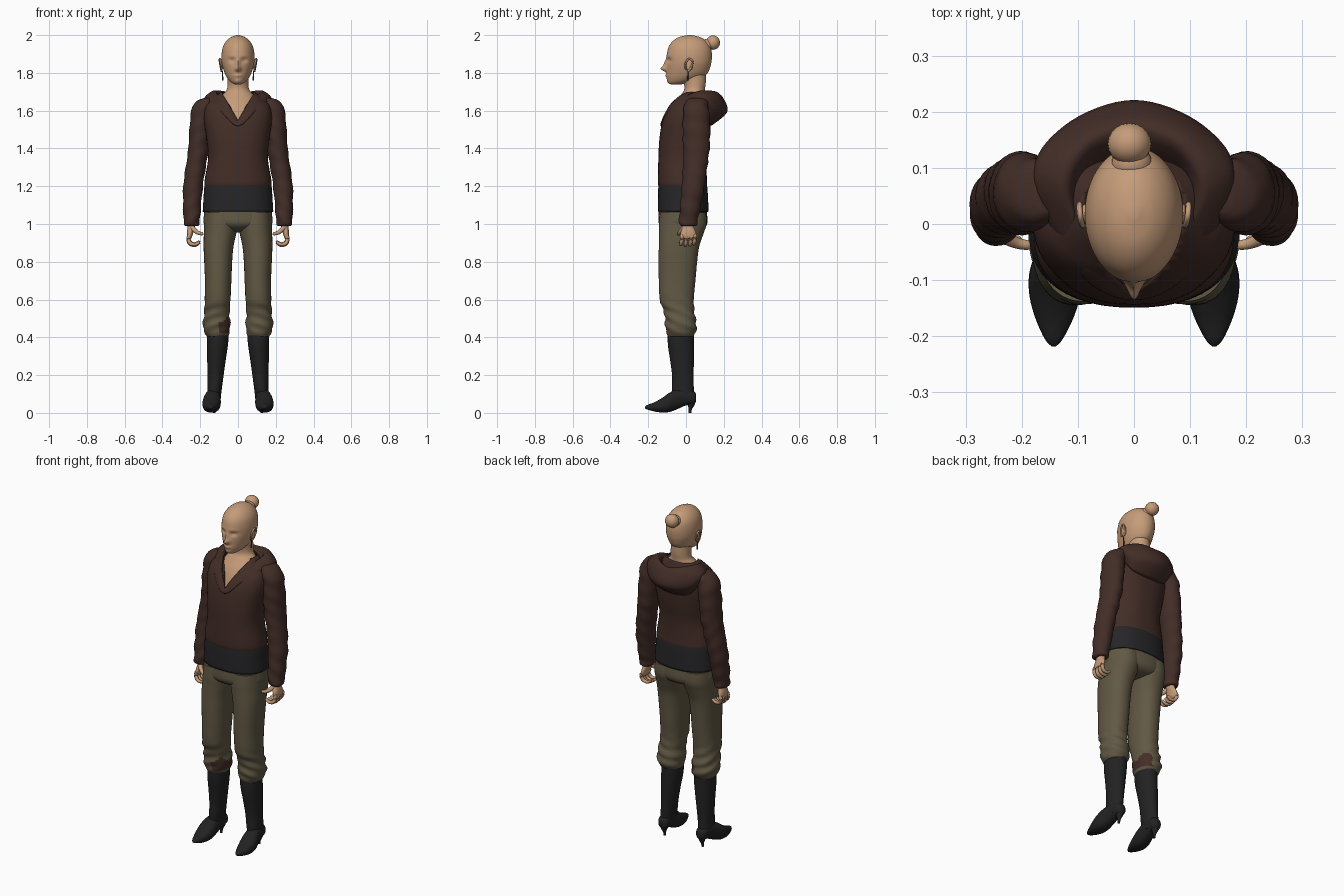
import bpy, bmesh, math
from mathutils import Vector

def material(name, r, g, b):
    m = bpy.data.materials.new(name)
    m.diffuse_color = (r, g, b, 1)
    return m

SKIN = material("skin", 0.56, 0.33, 0.19)
HOODIE = material("brown cloth", 0.055, 0.026, 0.02)
SHIRT = material("black cloth", 0.019, 0.019, 0.021)
PANTS = material("olive cloth", 0.122, 0.1, 0.059)
BOOT = material("black leather", 0.016, 0.016, 0.017)
PATCH = material("dark brown stain", 0.058, 0.028, 0.02)
METAL = material("dark metal", 0.05, 0.05, 0.05)

def smooth_rows(rows, k):
    """Catmull-Rom resampling of equal-length tuples."""
    out, n = [], len(rows)
    for i in range(n - 1):
        p = [rows[max(0, min(n - 1, i + d))] for d in (-1, 0, 1, 2)]
        for s in range(k):
            t = s / k
            out.append(tuple(
                0.5 * (2*b + (c-a)*t + (2*a-5*b+4*c-d)*t*t + (3*b-a-3*c+d)*t**3)
                for a, b, c, d in zip(*p)))
    return out + [tuple(rows[-1])]

def skin_rings(name, rings, mats, caps=True, closed=True, thick=0, angle=60):
    """Bridge equal-sized rings of points into one object."""
    bm = bmesh.new()
    vs = [[bm.verts.new(p) for p in r] for r in rings]
    n = len(vs[0])
    for a, b in zip(vs, vs[1:]):
        for j in range(n if closed else n - 1):
            bm.faces.new((a[j], a[(j+1) % n], b[(j+1) % n], b[j]))
    if caps:
        bm.faces.new(vs[0])
        bm.faces.new(vs[-1])
    bmesh.ops.recalc_face_normals(bm, faces=bm.faces)
    return finish(name, bm, mats, thick, angle)

def finish(name, bm, mats, thick=0, angle=60):
    me = bpy.data.meshes.new(name)
    bm.to_mesh(me)
    bm.free()
    ob = bpy.data.objects.new(name, me)
    bpy.context.collection.objects.link(ob)
    for m in mats:
        me.materials.append(m)
    bpy.ops.object.select_all(action='DESELECT')
    ob.select_set(True)
    bpy.context.view_layer.objects.active = ob
    bpy.ops.object.shade_smooth_by_angle(angle=math.radians(angle))
    if thick:
        mod = ob.modifiers.new("thickness", 'SOLIDIFY')
        mod.thickness = thick
    return ob

def loft(name, rows, mats, side=1, n=32, k=4, power=2.0, along='z', move=None, **kw):
    """Rows are (position, centre 1, centre 2, radius 1, radius 2)."""
    rings = []
    for t, c1, c2, r1, r2 in smooth_rows(rows, k):
        ring = []
        for j in range(n):
            a = 2 * math.pi * j / n
            ca, sa = math.cos(a), math.sin(a)
            u = c1 + r1 * math.copysign(abs(ca) ** (2/power), ca)
            v = c2 + r2 * math.copysign(abs(sa) ** (2/power), sa)
            p = Vector((u, v, t)) if along == 'z' else Vector((u, t, v))
            if move:
                p = move(p, a)
            ring.append((p.x * side, p.y, p.z))
        rings.append(ring)
    return skin_rings(name, rings, mats, **kw)

def body(rows):
    """(z, half width, front y, back y) to loft rows."""
    return [(z, 0, (f+b)/2, rx, (b-f)/2) for z, rx, f, b in rows]

def tube(name, path, mat, side=1, n=10, k=4):
    """Round tube through (x, y, z, radius) points."""
    pts = smooth_rows(path, k)
    rings = []
    for i, p in enumerate(pts):
        d = Vector(pts[min(i+1, len(pts)-1)][:3]) - Vector(pts[max(i-1, 0)][:3])
        q = d.to_track_quat('Z', 'Y')
        ring = []
        for j in range(n):
            a = 2 * math.pi * j / n
            v = Vector(p[:3]) + q @ Vector((math.cos(a), math.sin(a), 0)) * p[3]
            ring.append((v.x * side, v.y, v.z))
        rings.append(ring)
    return skin_rings(name, rings, [mat])

def ball(name, loc, size, mat):
    bm = bmesh.new()
    bmesh.ops.create_uvsphere(bm, u_segments=20, v_segments=12, radius=1)
    for v in bm.verts:
        v.co = Vector(loc) + Vector([c * s for c, s in zip(v.co, size)])
    return finish(name, bm, [mat])

# Head with sculpted nose, eye sockets and lips
def face(p, a):
    g = lambda x, z, sx, sz: math.exp(-((abs(p.x)-x)/sx)**2 - ((p.z-z)/sz)**2)
    if p.y < -0.03:
        p.y -= 0.030 * g(0, 1.822, 0.014, 0.014) + 0.014 * g(0, 1.85, 0.010, 0.022)
        p.y += 0.011 * g(0.032, 1.867, 0.017, 0.012)
        p.y -= 0.006 * g(0, 1.786, 0.022, 0.009) + 0.004 * g(0, 1.756, 0.02, 0.012)
        p.y -= 0.003 * g(0.03, 1.888, 0.025, 0.008)
    return p

loft("head", body([
    (1.738, .014, -.076, -.03), (1.745, .03, -.09, .0), (1.757, .045, -.097, .045),
    (1.777, .06, -.102, .09), (1.80, .071, -.103, .115), (1.83, .081, -.103, .128),
    (1.86, .087, -.102, .135), (1.90, .087, -.101, .137), (1.94, .079, -.091, .129),
    (1.97, .061, -.068, .106), (1.99, .036, -.035, .073), (2.0, .008, .01, .03)]),
    [SKIN], n=80, k=5, move=face)
ball("hair_bun", (-.008, .143, 1.96), (.039, .037, .038), SKIN)
ball("hair_bun_base", (-.004, .108, 1.945), (.036, .035, .034), SKIN)

for s in (1, -1):
    ball("ear", (s*.087, .018, 1.842), (.008, .018, .033), SKIN)
    tube("ear_rim", [(.086, -.002, 1.815, .004), (.092, -.002, 1.85, .005), (.096, .015, 1.875, .005),
                     (.097, .035, 1.86, .005), (.091, .025, 1.825, .005), (.087, .01, 1.808, .005)], SKIN, s)
    tube("earring", [(.084, .01, 1.812, .003), (.082, .01, 1.79, .003), (.081, .01, 1.76, .005)], METAL, s, 8)

# Neck and upper chest
loft("neck_and_chest", body([
    (1.80, .056, -.03, .105), (1.75, .055, -.012, .105), (1.71, .06, -.01, .10),
    (1.68, .085, -.03, .10), (1.62, .115, -.072, .10), (1.50, .13, -.115, .10)]), [SKIN])

# Hoodie body, with a V cut from the front of the neck
hoodie = loft("hoodie_body", body([
    (1.195, .172, -.142, .108), (1.21, .178, -.148, .112), (1.25, .174, -.149, .11),
    (1.35, .158, -.146, .11), (1.45, .166, -.141, .125), (1.55, .18, -.124, .132),
    (1.62, .172, -.095, .125), (1.66, .135, -.065, .115), (1.70, .09, -.03, .10)]),
    [HOODIE], n=48, power=2.3, caps=False)
bm = bmesh.new()
bm.from_mesh(hoodie.data)
for s in (1, -1):
    bmesh.ops.bisect_plane(bm, geom=bm.verts[:] + bm.edges[:] + bm.faces[:],
                           plane_co=(0, 0, 1.55), plane_no=(s * 1.7, 0, -1))
cut = [f for f in bm.faces if f.calc_center_median().y < 0
       and f.calc_center_median().z > 1.551 + 1.7 * abs(f.calc_center_median().x)]
bmesh.ops.delete(bm, geom=cut, context='FACES')
bm.to_mesh(hoodie.data)
bm.free()
hoodie.modifiers.new("thickness", 'SOLIDIFY').thickness = .006

# Hood lying on the back: rings from inner to outer, each from back to front tip
hood_rings = [
    [(0, .10, 1.62), (.085, .08, 1.63), (.095, .02, 1.66), (.045, -.055, 1.62), (0, -.113, 1.545)],
    [(0, .165, 1.69), (.085, .135, 1.705), (.122, .05, 1.70), (.05, -.072, 1.635), (0, -.124, 1.545)],
    [(0, .204, 1.655), (.115, .165, 1.67), (.168, .07, 1.68), (.085, -.078, 1.63), (0, -.133, 1.535)],
    [(0, .217, 1.59), (.125, .172, 1.60), (.178, .08, 1.65), (.10, -.085, 1.605), (0, -.135, 1.52)],
    [(0, .135, 1.52), (.11, .12, 1.54), (.15, .07, 1.61), (.09, -.07, 1.60), (0, -.12, 1.515)]]
def full_ring(half):
    loop = half + [(-x, y, z) for x, y, z in half[-2:0:-1]]
    m = len(loop)
    return smooth_rows(loop[-2:] + loop + loop[:3], 8)[16:16 + 8 * m]
grid = [full_ring(r) for r in hood_rings]
columns = [smooth_rows(c, 4) for c in zip(*grid)]
skin_rings("hood", list(zip(*columns)), [HOODIE], caps=False, thick=.004)

# Black shirt below the hoodie
loft("shirt_hem", body([
    (1.25, .168, -.138, .10), (1.20, .178, -.146, .112), (1.13, .183, -.149, .117),
    (1.065, .187, -.149, .12)]), [SHIRT], n=48, power=2.3, caps=False, thick=.006)

# Trouser hips
loft("trouser_hips", body([
    (1.12, .172, -.14, .105), (1.05, .18, -.145, .112), (1.0, .18, -.143, .112),
    (.97, .13, -.11, .09), (.955, .06, -.06, .04)]), [PANTS], n=48, power=2.3)

def sleeve_folds(p, a):
    p.y += .003 * math.sin(p.z * 75 + 2 * a)
    p.x += .002 * math.sin(p.z * 60 + a)
    return p

def leg_folds(p, a):
    w = max(0, 1 - abs(p.z - .5) / .14)
    p.y += w * .005 * math.sin(p.z * 110 + 2 * a)
    p.x += w * .004 * math.sin(p.z * 95 + 3 * a)
    return p

for s in (1, -1):
    # Sleeves
    loft("sleeve", [
        (1.668, .15, .055, .025, .035), (1.65, .172, .055, .05, .056), (1.60, .189, .055, .058, .068),
        (1.50, .20, .055, .057, .073), (1.40, .208, .055, .055, .07), (1.30, .224, .048, .053, .064),
        (1.20, .238, .038, .052, .06), (1.10, .243, .024, .048, .055), (1.03, .245, .014, .044, .05),
        (1.0, .245, .012, .042, .048), (.99, .245, .012, .034, .04)],
        [HOODIE], s, move=sleeve_folds)
    # Hands with curled fingers
    loft("palm", [(1.02, .244, .012, .022, .028), (.985, .247, .012, .02, .03), (.955, .254, .012, .017, .041),
                  (.93, .257, .012, .013, .042), (.92, .257, .012, .006, .036)], [SKIN], s, n=20)
    for i, y in enumerate((-.022, .002, .026, .047)):
        e = (.004, 0, .002, .008)[i]
        tube("finger", [(.257, y, .94, .011), (.263, y, .915+e, .0105), (.25, y-.004, .892+e, .010),
                        (.225, y-.006, .888+e, .009), (.205, y-.006, .90+e, .007), (.202, y-.006, .902+e, .002)],
             SKIN, s)
    tube("thumb", [(.245, -.005, .985, .014), (.228, -.024, .965, .012), (.208, -.034, .952, .010),
                   (.188, -.038, .948, .008), (.183, -.038, .948, .002)], SKIN, s)
    # Trouser legs, gathered above the boots
    leg = loft("trouser_leg", [
        (1.06, .09, -.016, .086, .122), (1.0, .09, -.017, .09, .126), (.95, .095, -.025, .086, .118),
        (.88, .103, -.037, .079, .107), (.80, .105, -.043, .074, .102), (.70, .105, -.047, .070, .097),
        (.60, .108, -.049, .068, .09), (.53, .112, -.035, .067, .08), (.47, .113, -.028, .072, .083),
        (.43, .112, -.026, .067, .079), (.405, .108, -.028, .056, .066)],
        [PANTS, PATCH], s, n=48, k=5, power=2.2, move=leg_folds)
    if s < 0:  # stained inner knee
        for f in leg.data.polygons:
            c = f.center
            if c.x > -.10 and c.z < .485 + .02 * math.sin(c.y * 60) and c.z > .425 and c.y < .05:
                f.material_index = 1
    # Boots: shaft, pointed foot, thin heel
    loft("boot_shaft", [(.43, .106, -.028, .058, .069), (.36, .109, -.027, .056, .069),
                        (.28, .114, -.021, .049, .063), (.20, .119, -.017, .043, .057),
                        (.14, .123, -.017, .039, .058), (.10, .126, -.015, .037, .058),
                        (.06, .127, -.01, .034, .05)], [BOOT], s)
    foot = [(.054, .125, .015, .06, .10), (.04, .125, .03, .048, .115), (0, .128, .036, .04, .13),
            (-.05, .134, .042, .018, .125), (-.09, .139, .048, .004, .105), (-.13, .141, .045, .002, .077),
            (-.17, .142, .033, .008, .055), (-.205, .143, .016, .018, .042), (-.218, .143, .004, .025, .033)]
    loft("boot_foot", [(y, x, (lo+hi)/2, r, (hi-lo)/2) for y, x, r, lo, hi in foot], [BOOT], s,
         n=24, power=2.3, along='y')
    loft("boot_heel", [(.07, .125, .022, .026, .03), (.045, .125, .027, .018, .02),
                       (.02, .125, .023, .008, .009), (0, .125, .021, .007, .008)], [BOOT], s, n=12)
